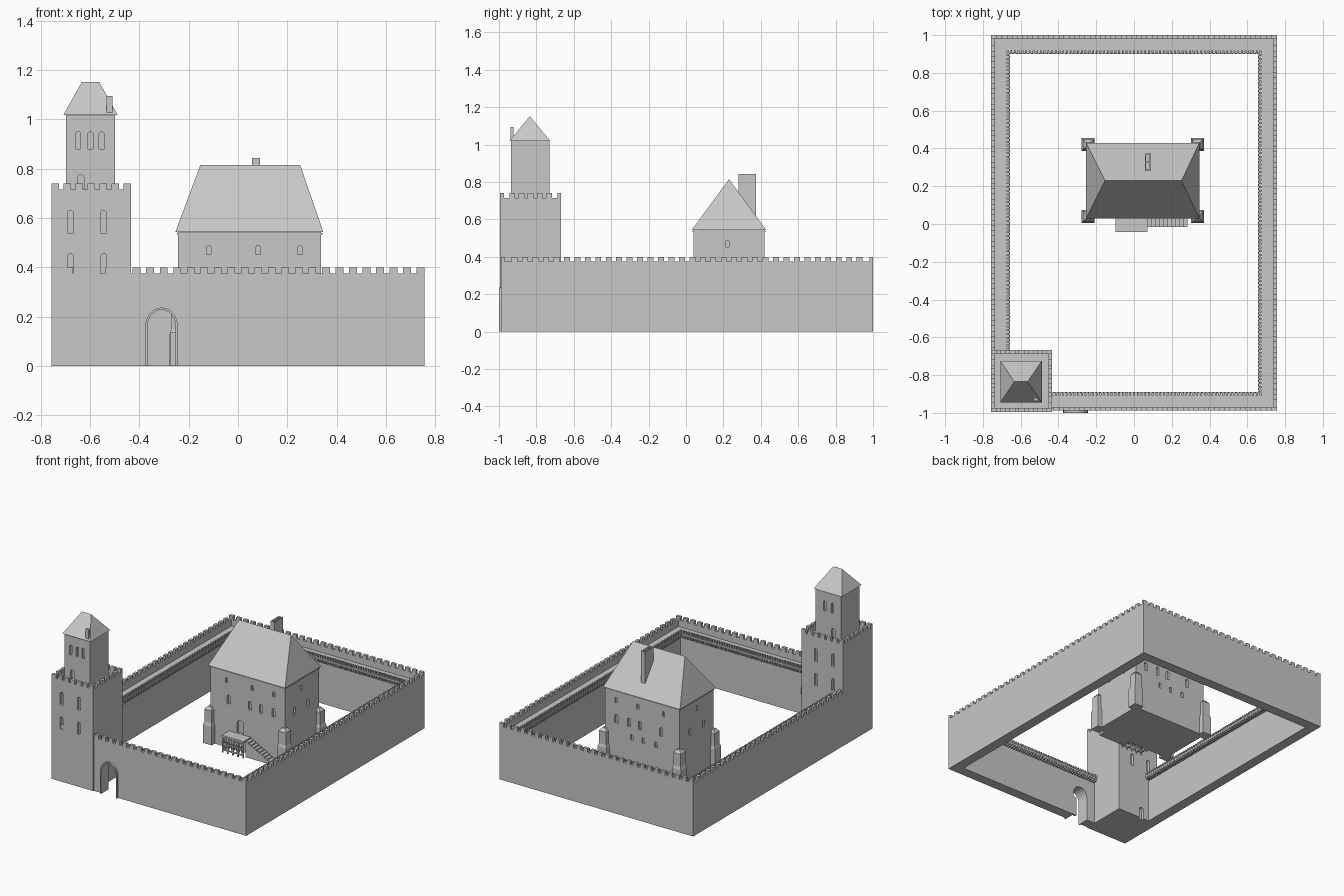
import bpy, bmesh, math
from mathutils import Vector

cube = bpy.data.objects.get("Cube")
if cube:
    bpy.data.objects.remove(cube, do_unlink=True)

stone = bpy.data.materials.new("pale_grey_stone")
stone.use_nodes = True
GREY = (0.58, 0.58, 0.58, 1)
stone.diffuse_color = GREY
stone.node_tree.nodes["Principled BSDF"].inputs["Base Color"].default_value = GREY


def frustum(bm, low, z0, high, z1):
    """Solid between two rectangles (x0, x1, y0, y1)."""
    rings = []
    for (x0, x1, y0, y1), z in ((low, z0), (high, z1)):
        rings.append([bm.verts.new(p) for p in
                      ((x0, y0, z), (x1, y0, z), (x1, y1, z), (x0, y1, z))])
    a, b = rings
    bm.faces.new(a[::-1])
    bm.faces.new(b)
    for i in range(4):
        j = (i + 1) % 4
        bm.faces.new((a[i], a[j], b[j], b[i]))


def box(bm, x0, x1, y0, y1, z0, z1):
    frustum(bm, (x0, x1, y0, y1), z0, (x0, x1, y0, y1), z1)


def arch(bm, axis, centre, plane, z0, z1, w, depth, rise=None):
    """Round-headed prism reaching depth to each side of a wall plane."""
    r = w / 2
    rise = rise or r
    pts = [(centre - r, z0), (centre + r, z0)]
    for i in range(11):
        t = math.pi * i / 10
        pts.append((centre + r * math.cos(t), z1 - rise + rise * math.sin(t)))
    ends = []
    for d in (plane - depth, plane + depth):
        ends.append([bm.verts.new((u, d, z) if axis == "y" else (d, u, z)) for u, z in pts])
    a, b = ends
    bm.faces.new(a)
    bm.faces.new(b[::-1])
    for i in range(len(a)):
        j = (i + 1) % len(a)
        bm.faces.new((a[j], a[i], b[i], b[j]))


def finish(bm, name):
    bmesh.ops.remove_doubles(bm, verts=bm.verts, dist=1e-6)
    bmesh.ops.recalc_face_normals(bm, faces=bm.faces)
    mesh = bpy.data.meshes.new(name)
    bm.to_mesh(mesh)
    bm.free()
    mesh.materials.append(stone)
    ob = bpy.data.objects.new(name, mesh)
    bpy.context.scene.collection.objects.link(ob)
    return ob


def make(name, *boxes):
    bm = bmesh.new()
    for b in boxes:
        box(bm, *b)
    return finish(bm, name)


def carve(ob, cutter_bm):
    """Cut the helper shapes out of an object."""
    cutter = finish(cutter_bm, "cutter")
    cutter.hide_render = True
    mod = ob.modifiers.new("openings", "BOOLEAN")
    mod.operation, mod.object, mod.solver = "DIFFERENCE", cutter, "EXACT"
    dg = bpy.context.evaluated_depsgraph_get()
    dg.update()
    mesh = bpy.data.meshes.new_from_object(ob.evaluated_get(dg))
    ob.modifiers.clear()
    ob.data = mesh
    bpy.data.objects.remove(cutter, do_unlink=True)


def sides(rect, t):
    """Four strips of thickness t just inside a rectangle."""
    x0, x1, y0, y1 = rect
    return [(x0, x1, y0, y0 + t), (x0, x1, y1 - t, y1),
            (x0, x0 + t, y0 + t, y1 - t), (x1 - t, x1, y0 + t, y1 - t)]


def teeth(name, rect, t, z0, z1, pitch, fill):
    """Row of evenly spaced blocks round a rectangle."""
    bm = bmesh.new()
    x0, x1, y0, y1 = rect
    for axis, (a, b) in enumerate(((x0, x1), (y0, y1))):
        n = round((b - a) / pitch)
        step = (b - a - pitch * fill) / n
        for i in range(n + 1):
            s = a + i * step
            e = s + pitch * fill
            if axis == 0:
                for y in (y0, y1 - t):
                    box(bm, s, e, y, y + t, z0, z1)
            elif 0 < i < n:
                for x in (x0, x1 - t):
                    box(bm, x, x + t, s, e, z0, z1)
    finish(bm, name)


def beam(bm, p, q, t):
    """Square timber between two points."""
    p, q = Vector(p), Vector(q)
    rot = (q - p).to_track_quat("Z", "Y").to_matrix().to_4x4()
    rot.translation = (p + q) / 2
    made = bmesh.ops.create_cube(bm, size=1)["verts"]
    bmesh.ops.scale(bm, vec=(t, t, (q - p).length), verts=made)
    bmesh.ops.transform(bm, matrix=rot, verts=made)


# Curtain wall with a wall walk overhanging the yard on joists
YARD = (-0.756, 0.756, -0.988, 1.0)
INNER = (-0.685, 0.685, -0.917, 0.929)
WALK = 0.33
for name, s in zip(("front_wall", "back_wall", "right_wall", "left_wall"), sides(YARD, 0.071)):
    wall = make(name, (*s, 0, WALK))
    if name == "front_wall":
        front_wall = wall
make("parapet", *[(*s, WALK, 0.375) for s in sides(YARD, 0.02)])
make("walk_deck", *[(*s, WALK - 0.012, WALK) for s in sides(INNER, 0.026)])
teeth("wall_merlons", YARD, 0.02, 0.375, 0.4, 0.057, 0.55)
teeth("walk_joists", INNER, 0.028, WALK - 0.03, WALK - 0.012, 0.02, 0.5)
teeth("walk_railing", (-0.675, 0.675, -0.907, 0.919), 0.014, WALK, 0.35, 0.02, 0.5)

# Gate with raised surround and an open leaf
bm = bmesh.new()
arch(bm, "y", -0.31, -0.99, 0, 0.237, 0.132, 0.01, 0.075)
surround = finish(bm, "gate_surround")
for ob in (front_wall, surround):
    bm = bmesh.new()
    arch(bm, "y", -0.31, -0.95, -0.05, 0.228, 0.114, 0.12, 0.068)
    carve(ob, bm)
make("gate_leaf", (-0.275, -0.253, -0.93, -0.915, 0, 0.135))

# Tower base
TOWER = (-0.757, -0.433, -0.994, -0.668)
base = make("tower_base", (*TOWER, 0, 0.69))
bm = bmesh.new()
for z0, z1 in ((0.37, 0.455), (0.54, 0.63)):
    for x in (-0.68, -0.545):
        for y in TOWER[2:]:
            arch(bm, "y", x, y, z0, z1, 0.024, 0.02)
arch(bm, "y", -0.625, TOWER[3], -0.02, 0.08, 0.035, 0.02)
carve(base, bm)
make("tower_parapet", *[(*s, 0.69, 0.715) for s in sides(TOWER, 0.02)])
teeth("tower_merlons", TOWER, 0.02, 0.715, 0.74, 0.058, 0.55)

# Tower upper storey, roof and chimney
UPPER = (-0.698, -0.498, -0.935, -0.73)
upper = make("tower_upper", (*UPPER, 0.68, 1.02))
bm = bmesh.new()
for y, row in ((UPPER[2], (-0.648, -0.598, -0.553)), (UPPER[3], (-0.63, -0.57))):
    for x in row:
        arch(bm, "y", x, y, 0.88, 0.95, 0.02, 0.015)
    arch(bm, "y", -0.638, y, 0.692, 0.775, 0.026, 0.015)
carve(upper, bm)
bm = bmesh.new()
frustum(bm, (-0.708, -0.488, -0.945, -0.725), 1.018, (-0.633, -0.563, -0.835, -0.835), 1.152)
finish(bm, "tower_roof")
make("tower_chimney", (-0.533, -0.508, -0.937, -0.922, 1.025, 1.095))

# Hall body and openings
HALL = (-0.243, 0.337, 0.04, 0.42)
hall = make("hall_body", (*HALL, 0, 0.532))
bm = bmesh.new()
for y in HALL[2:]:
    for x in (-0.118, 0.082, 0.252):
        arch(bm, "y", x, y, 0.452, 0.488, 0.018, 0.015)
    for x in (-0.1, 0.065, 0.15, 0.25):
        arch(bm, "y", x, y, 0.31, 0.37, 0.024, 0.015)
for x in (-0.06, 0.04, 0.13):
    arch(bm, "y", x, HALL[3], 0.22, 0.26, 0.02, 0.015)
for x in HALL[:2]:
    arch(bm, "x", 0.222, x, 0.452, 0.488, 0.018, 0.015)
    for y in (0.15, 0.3):
        arch(bm, "x", y, x, 0.31, 0.36, 0.022, 0.015)
arch(bm, "y", -0.01, HALL[2], 0.122, 0.215, 0.05, 0.015)
carve(hall, bm)

# Hall eaves, hipped roof and chimney
make("hall_eaves", (-0.248, 0.342, 0.035, 0.425, 0.532, 0.538),
     (-0.243, 0.337, 0.04, 0.42, 0.538, 0.545))
bm = bmesh.new()
frustum(bm, (-0.254, 0.346, 0.03, 0.43), 0.543, (-0.153, 0.252, 0.23, 0.23), 0.815)
finish(bm, "hall_roof")
chimney = make("hall_chimney", (0.057, 0.09, 0.28, 0.373, 0.56, 0.843))
bm = bmesh.new()
for y in (0.288, 0.332):
    box(bm, 0.064, 0.083, y, y + 0.034, 0.8, 0.9)
carve(chimney, bm)

# Stepped corner buttresses
for label_y, cy in (("front", HALL[2]), ("back", HALL[3])):
    for label_x, cx in (("right", HALL[0]), ("left", HALL[1])):
        bm = bmesh.new()
        z = 0
        for out, h, inset in ((0.034, 0.13, 0.006), (0.028, 0.09, 0.016)):
            rect = (cx - out, cx + out, cy - out, cy + out)
            top = out - inset
            box(bm, *rect, z, z + h)
            frustum(bm, rect, z + h, (cx - top, cx + top, cy - top, cy + top), z + h + 0.02)
            z += h + 0.018
        finish(bm, f"{label_y}_{label_x}_buttress")

# Timber landing on braced posts with a handrail
FLOOR = 0.12
make("landing_floor", (-0.098, 0.072, -0.042, 0.04, FLOOR - 0.012, FLOOR))
bm = bmesh.new()
posts = [-0.093 + i * 0.04 for i in range(5)]
for i, x in enumerate(posts):
    beam(bm, (x, -0.038, 0), (x, -0.038, FLOOR), 0.008)
    beam(bm, (x, 0.02, 0), (x, 0.02, FLOOR - 0.01), 0.008)
    if i:
        beam(bm, (posts[i - 1], -0.038, 0.02), (x, -0.038, 0.1), 0.006)
        beam(bm, (posts[i - 1], -0.038, 0.1), (x, -0.038, 0.02), 0.006)
for z in (0.02, 0.06, 0.1):
    beam(bm, (posts[0], -0.038, z), (posts[-1], -0.038, z), 0.008)
    beam(bm, (posts[0], -0.038, z), (posts[0], 0.04, z), 0.008)
finish(bm, "landing_frame")

# Staircase
STEPS = 10
run = 0.21 / STEPS
make("staircase", *[(0.072 + i * run, 0.072 + (i + 1) * run, -0.017, 0.04, 0,
                     FLOOR * (STEPS - i) / (STEPS + 1)) for i in range(STEPS)])
